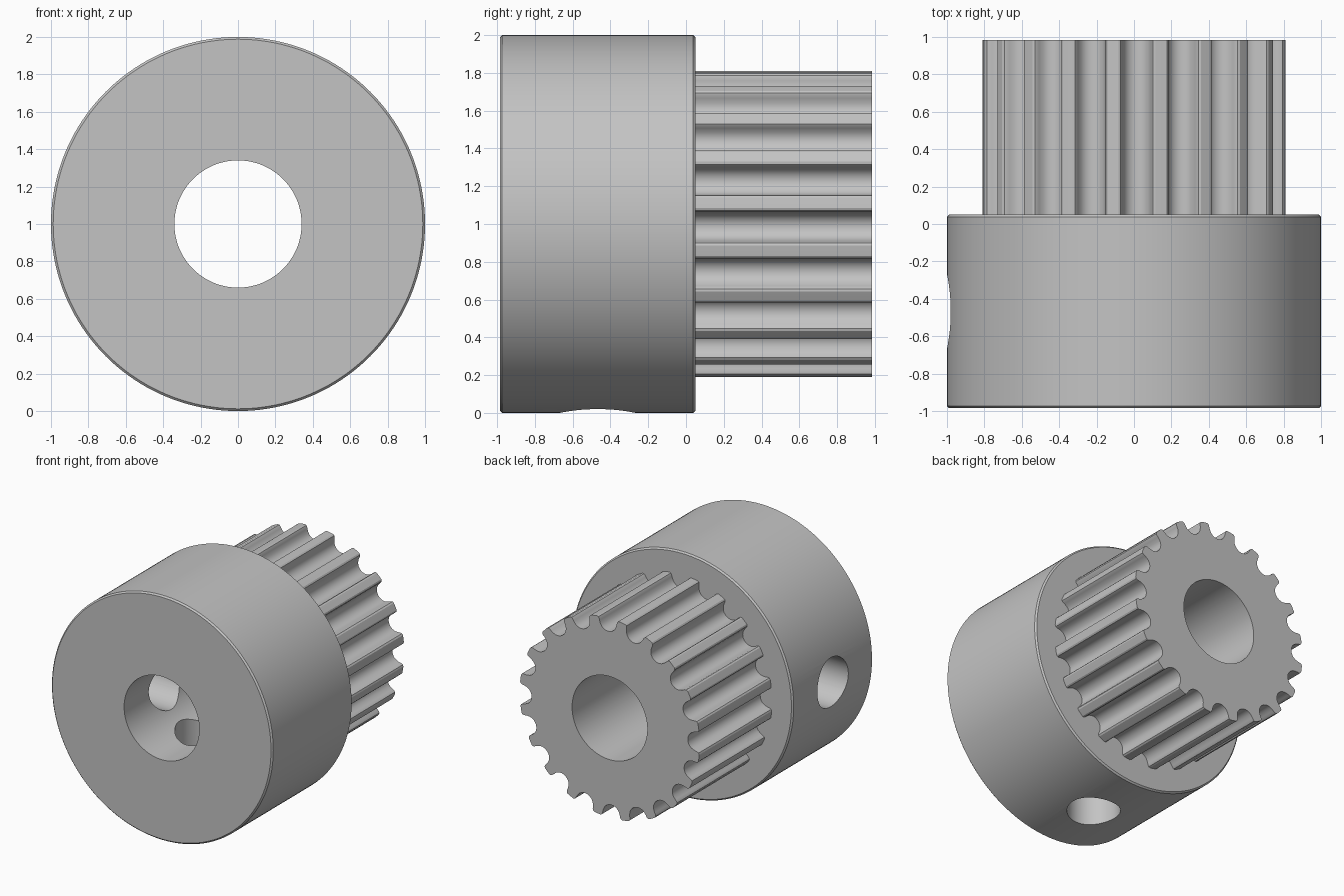
import bpy, bmesh
from math import pi, sin, cos, asin, atan2, sqrt, hypot, radians

cube = bpy.data.objects.get("Cube")
if cube:
    bpy.data.objects.remove(cube, do_unlink=True)

FRONT, STEP, BACK = -0.985, 0.05, 0.985
HUB_R, BORE_R, CHAMFER = 1.0, 0.34, 0.012
TEETH, TOOTH_R, PHASE = 20, 0.814, radians(-1.1)
SCREW_R, SCREW_Y = 0.2, (FRONT + STEP) / 2
AXIS_Z = 1.0

metal = bpy.data.materials.new("grey metal")
metal.use_nodes = True
grey = (0.55, 0.55, 0.55, 1)
metal.diffuse_color = grey
metal.node_tree.nodes["Principled BSDF"].inputs["Base Color"].default_value = grey


def finish(name, bm):
    bmesh.ops.recalc_face_normals(bm, faces=bm.faces)
    mesh = bpy.data.meshes.new(name)
    bm.to_mesh(mesh)
    bm.free()
    mesh.materials.append(metal)
    obj = bpy.data.objects.new(name, mesh)
    bpy.context.collection.objects.link(obj)
    return obj


def activate(obj):
    bpy.ops.object.select_all(action='DESELECT')
    obj.select_set(True)
    bpy.context.view_layer.objects.active = obj


def skin(bm, loops, closed):
    """Join rings of equal length with quads."""
    pairs = list(zip(loops, loops[1:]))
    if closed:
        pairs.append((loops[-1], loops[0]))
    for a, b in pairs:
        for i in range(len(a)):
            j = (i + 1) % len(a)
            bm.faces.new((a[i], a[j], b[j], b[i]))


def ring(bm, points, y):
    """Ring of vertices from (radius, angle) pairs around the y axis."""
    return [bm.verts.new((r * cos(t), y, AXIS_Z + r * sin(t))) for r, t in points]


# Hub: chamfered collar turned around the bore
bm = bmesh.new()
c = CHAMFER
profile = [(BORE_R, FRONT), (HUB_R - c, FRONT), (HUB_R, FRONT + c),
           (HUB_R, STEP - c), (HUB_R - c, STEP), (BORE_R, STEP)]
SIDES = 160
skin(bm, [ring(bm, [(r, 2 * pi * i / SIDES) for i in range(SIDES)], y)
          for r, y in profile], True)
hub = finish("hub", bm)

# Set screw holes: one through the -x wall, one through the underside
for label, direction in (("side", pi), ("lower", -pi / 2)):
    bm = bmesh.new()
    ends = []
    for reach in (0.1, 1.2):
        loop = []
        for i in range(64):
            t = 2 * pi * (i + 0.5) / 64
            across = SCREW_R * cos(t)
            loop.append(bm.verts.new((
                reach * cos(direction) - across * sin(direction),
                SCREW_Y + SCREW_R * sin(t),
                AXIS_Z + reach * sin(direction) + across * cos(direction))))
        bm.faces.new(loop)
        ends.append(loop)
    skin(bm, ends, False)
    cutter = finish(label + "_screw_cutter", bm)
    cutter.hide_render = True
    cut = hub.modifiers.new(label + " screw hole", 'BOOLEAN')
    cut.operation, cut.solver, cut.object = 'DIFFERENCE', 'EXACT', cutter
    activate(hub)
    bpy.ops.object.modifier_apply(modifier=cut.name)
    bpy.data.objects.remove(cutter, do_unlink=True)

# Toothed barrel: half groove as (half width, depth), mirrored and repeated
half = [(0.0996, 0), (0.0864, 0.005), (0.0798, 0.0174), (0.0771, 0.0318),
        (0.073, 0.0457), (0.0673, 0.0592), (0.0602, 0.072), (0.0478, 0.0849),
        (0.0331, 0.0943), (0.017, 0.1)]
groove = [(-w, d) for w, d in half] + [(0, 0.102)] + [(w, d) for w, d in half[::-1]]
mouth = half[0][0]
base = sqrt(TOOTH_R ** 2 - mouth ** 2)
pitch = 2 * pi / TEETH
outline = []
for k in range(TEETH):
    centre = PHASE + k * pitch
    for w, d in groove:
        outline.append((hypot(base - d, w), centre + atan2(w, base - d)))
    outline.append((TOOTH_R, centre + pitch / 2))   # middle of the tooth tip

bm = bmesh.new()
bore = [(BORE_R, t) for r, t in outline]
skin(bm, [ring(bm, outline, STEP), ring(bm, outline, BACK),
          ring(bm, bore, BACK), ring(bm, bore, STEP)], False)
barrel = finish("toothed_barrel", bm)

for obj in (hub, barrel):
    activate(obj)
    bpy.ops.object.shade_smooth_by_angle(angle=radians(22))
